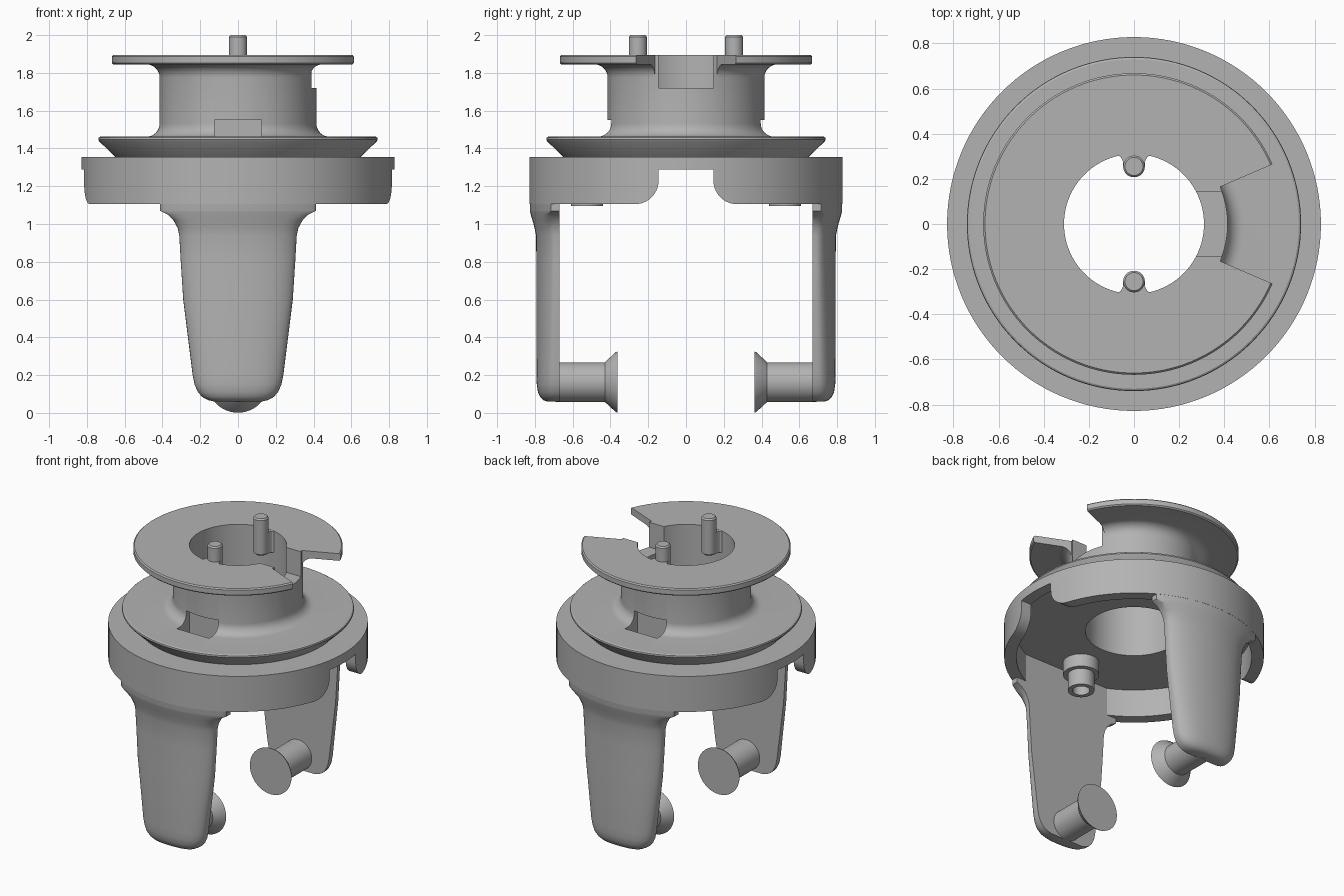
import bpy, bmesh
from math import pi, sin, cos, sqrt, radians

cube = bpy.data.objects.get("Cube")
if cube:
    bpy.data.objects.remove(cube, do_unlink=True)

grey = bpy.data.materials.new("plain_grey")
grey.use_nodes = True
COLOUR = (0.45, 0.45, 0.45, 1)
grey.diffuse_color = COLOUR
grey.node_tree.nodes["Principled BSDF"].inputs["Base Color"].default_value = COLOUR


def make(name, bm):
    """Turn a bmesh into a grey object."""
    bmesh.ops.recalc_face_normals(bm, faces=bm.faces)
    mesh = bpy.data.meshes.new(name)
    bm.to_mesh(mesh)
    bm.free()
    mesh.materials.append(grey)
    obj = bpy.data.objects.new(name, mesh)
    bpy.context.collection.objects.link(obj)
    return obj


def activate(obj):
    bpy.ops.object.select_all(action='DESELECT')
    obj.select_set(True)
    bpy.context.view_layer.objects.active = obj


def smooth(obj, angle=32):
    activate(obj)
    bpy.ops.object.shade_smooth_by_angle(angle=radians(angle))


def arc(cu, cv, r, a0, a1, n=8):
    angles = [radians(a0 + (a1 - a0) * i / n) for i in range(n + 1)]
    return [(cu + r * cos(a), cv + r * sin(a)) for a in angles]


def loft(name, rings, closed=False):
    """Skin a list of point loops; closed joins last to first, otherwise both ends are capped."""
    bm = bmesh.new()
    loops = [[bm.verts.new(p) for p in ring] for ring in rings]
    n = len(loops[0])
    pairs = list(zip(loops, loops[1:])) + ([(loops[-1], loops[0])] if closed else [])
    for a, b in pairs:
        for i in range(n):
            j = (i + 1) % n
            bm.faces.new((a[i], a[j], b[j], b[i]))
    if not closed:
        bm.faces.new(loops[0])
        bm.faces.new(loops[-1])
    return make(name, bm)


def circle(r, t, place, n):
    return [place(r * cos(2 * pi * i / n), r * sin(2 * pi * i / n), t) for i in range(n)]


def turned(name, profile, place=lambda u, v, t: (u, v, t), closed=False, n=48):
    """Revolve (radius, height) points; place maps them into the model."""
    return loft(name, [circle(r, t, place, n) for r, t in profile], closed)


def prism(name, pts, lo, hi, place=lambda u, v, t: (u, v, t)):
    return loft(name, [[place(u, v, t) for u, v in pts] for t in (lo, hi)])


def rect(u0, u1, v0, v1):
    return [(u0, v0), (u1, v0), (u1, v1), (u0, v1)]


def cut(obj, cutter):
    mod = obj.modifiers.new("cut", 'BOOLEAN')
    mod.operation = 'DIFFERENCE'
    mod.solver = 'EXACT'
    mod.object = cutter
    activate(obj)
    bpy.ops.object.modifier_apply(modifier=mod.name)
    bpy.data.objects.remove(cutter, do_unlink=True)


# Turned body: hollow skirt ring, conical flange, filleted hub and top disc
body_profile = [(0.31, 1.30), (0.75, 1.30), (0.75, 1.105), (0.828, 1.105),
                (0.828, 1.355), (0.65, 1.355), (0.735, 1.438), (0.74, 1.447),
                (0.738, 1.457), (0.73, 1.462)]
body_profile += arc(0.485, 1.532, 0.07, 270, 180) + arc(0.485, 1.775, 0.07, 180, 90)
body_profile += [(0.66, 1.845), (0.668, 1.853), (0.668, 1.887), (0.66, 1.895), (0.31, 1.895)]
body = turned("spool_body", body_profile, closed=True, n=128)

# Wedge through the disc and slot through the hub wall
wedge = arc(0, 0, 0.416, -23.3, 23.3, 16) + arc(0, 0, 0.9, 23.3, -23.3, 4)
cut(body, prism("wedge_cutter", wedge, 1.75, 2))
cut(body, prism("slot_cutter", rect(0.2, 0.55, -0.145, 0.145), 1.72, 2))

# Side openings in the skirt, with rounded lower corners
half = [(0.145, 1.288)] + arc(0.27, 1.23, 0.125, 180, 270, 10) + [(0.27, 1.0)]
opening = half + [(-u, v) for u, v in reversed(half)]
cut(body, prism("opening_cutter", opening, -1, 1, lambda u, v, t: (t, u, v)))

# Screw pockets beside the hub
for s in (-1, 1):
    cut(body, prism("pocket_cutter", rect(-0.125, 0.125, s * 0.36, s * 0.50), 1.37, 1.55))
    cut(body, turned("hole_cutter", [(0.055, 1.2), (0.055, 1.42)],
                     lambda u, v, t, s=s: (u, v + s * 0.525, t)))
smooth(body)


def interp(table, z):
    for (z0, *a), (z1, *b) in zip(table, table[1:]):
        if z <= z1:
            f = (z - z0) / (z1 - z0)
            return [p + (q - p) * f for p, q in zip(a, b)]
    return table[-1][1:]


# Leg outline: height, half width, outer radius, edge sharpness
LEG = [(0.06, 0.125, 0.735, 5), (0.068, 0.16, 0.757, 5), (0.085, 0.19, 0.772, 5),
       (0.11, 0.212, 0.784, 5), (0.15, 0.23, 0.79, 5), (0.20, 0.24, 0.792, 5),
       (0.60, 0.29, 0.792, 6), (0.80, 0.303, 0.792, 6), (0.94, 0.311, 0.794, 8),
       (0.98, 0.32, 0.802, 10), (1.02, 0.342, 0.813, 14), (1.05, 0.372, 0.822, 24),
       (1.066, 0.405, 0.826, 60), (1.07, 0.412, 0.827, 80), (1.301, 0.412, 0.827, 80)]
INNER = 0.67


def leg_ring(z, s, n=28):
    w, radius, power = interp(LEG, z)
    pts = []
    for i in range(n + 1):
        k = -cos(pi * i / n)
        x = w * k
        depth = sqrt(radius ** 2 - x ** 2) - INNER
        round_off = max(0, 1 - abs(k) ** power) ** 0.4
        edge = 0.25 if power < 20 else 0.95
        pts.append((x, s * (INNER + depth * (edge + (1 - edge) * round_off)), z))
    return pts + [(w, s * INNER, z), (-w, s * INNER, z)]


for s, side in ((-1, "front"), (1, "back")):
    # Leg hanging from the skirt
    smooth(loft(side + "_leg", [leg_ring(row[0], s) for row in LEG]), 40)

    # Inward peg with a flared end
    peg = [(0.105, 0.69), (0.105, 0.43), (0.158, 0.372), (0.162, 0.363)]
    smooth(turned(side + "_peg", peg, lambda u, v, t: (u, s * t, v + 0.163)))

    # Screw boss under the floor
    boss = [(0.055, 1.31), (0.055, 1.095), (0.085, 1.095), (0.085, 1.21),
            (0.115, 1.21), (0.115, 1.31)]
    smooth(turned(side + "_screw_boss", boss,
                  lambda u, v, t: (u, v + s * 0.525, t), closed=True))

    # Upright pin and the web that joins it to the bore
    pin = [(0.03, 1.735), (0.048, 1.75), (0.048, 1.99), (0.04, 2.0)]
    smooth(turned(side + "_pin", pin, lambda u, v, t: (u, v + s * 0.255, t), n=32))
    web = [(0.047, 0.25), (0.05, 0.28), (0.058, 0.296), (0.075, 0.306), (0.075, 0.33)]
    web += [(-u, v) for u, v in reversed(web)]
    smooth(prism(side + "_pin_web", web, 1.745, 1.894, lambda u, v, t: (u, s * v, t)))
